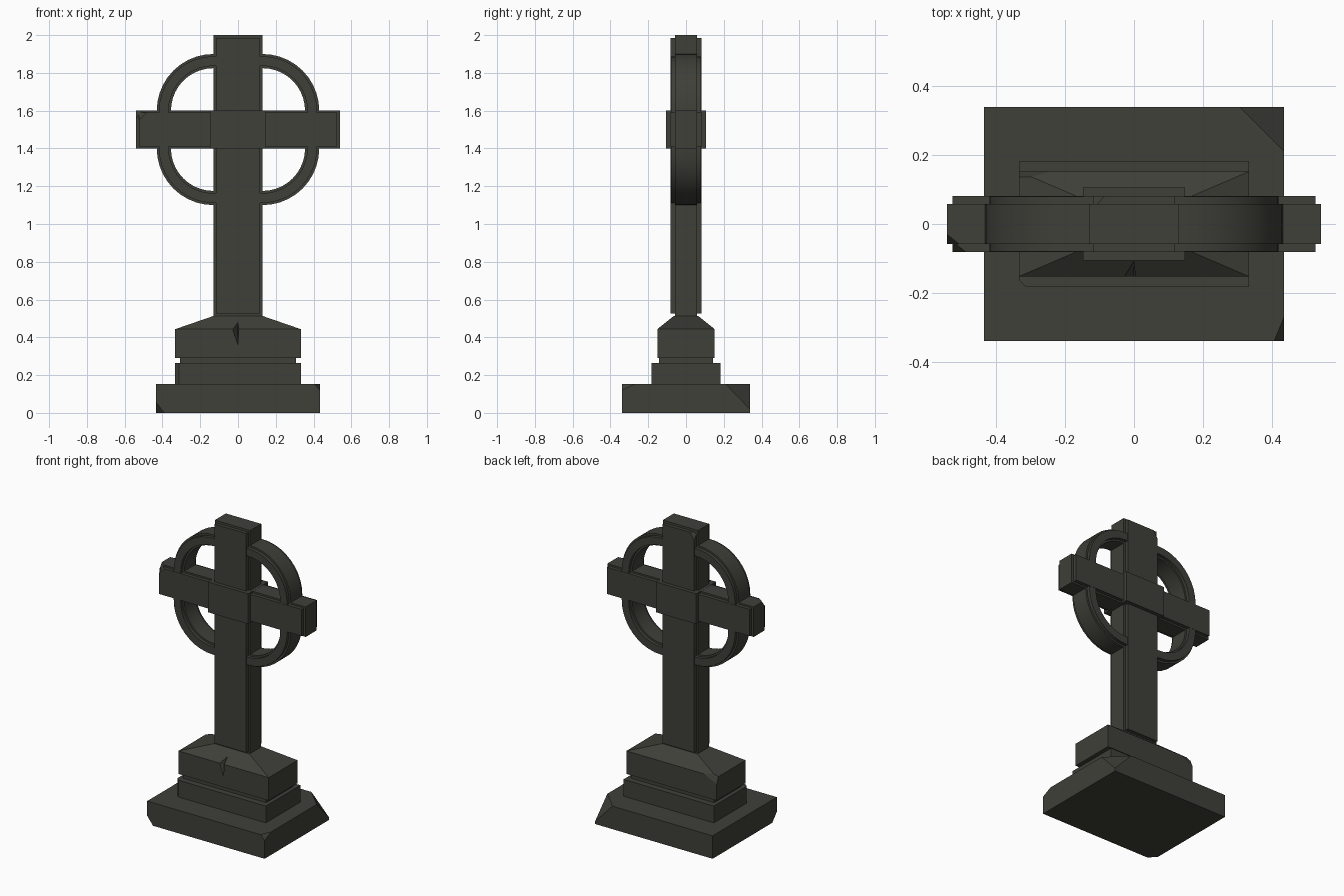
import bpy, bmesh, math
from mathutils import Vector

if "Cube" in bpy.data.objects:
    bpy.data.objects.remove(bpy.data.objects["Cube"])

stone = bpy.data.materials.new("dark weathered stone")
stone.diffuse_color = (0.05, 0.05, 0.041, 1)
stone.use_nodes = True
stone.node_tree.nodes["Principled BSDF"].inputs["Base Color"].default_value = stone.diffuse_color


def finish(bm, name, smooth=False):
    bmesh.ops.recalc_face_normals(bm, faces=bm.faces)
    me = bpy.data.meshes.new(name)
    bm.to_mesh(me)
    bm.free()
    me.materials.append(stone)
    ob = bpy.data.objects.new(name, me)
    bpy.context.collection.objects.link(ob)
    if smooth:
        bpy.ops.object.select_all(action='DESELECT')
        ob.select_set(True)
        bpy.context.view_layer.objects.active = ob
        bpy.ops.object.shade_smooth_by_angle(angle=math.radians(30))
    return ob


def chip(bm, a, b, c):
    """Slice a broken corner off along the plane through three points."""
    a, b, c = Vector(a), Vector(b), Vector(c)
    n = (b - a).cross(c - a).normalized()
    mid = sum((v.co for v in bm.verts), Vector()) / len(bm.verts)
    if n.dot(mid - a) > 0:
        n = -n
    cut = bmesh.ops.bisect_plane(bm, geom=bm.verts[:] + bm.edges[:] + bm.faces[:],
                                 plane_co=a, plane_no=n, clear_outer=True)
    edges = [g for g in cut["geom_cut"] if isinstance(g, bmesh.types.BMEdge)]
    bmesh.ops.edgenet_fill(bm, edges=edges)


def frustum(name, levels, chips=()):
    """Stack of centred rectangles (half x, half y, z), capped, with chipped corners."""
    bm = bmesh.new()
    rings = [[bm.verts.new((sx * x, sy * y, z))
              for sx, sy in ((-1, -1), (1, -1), (1, 1), (-1, 1))] for x, y, z in levels]
    for r, s in zip(rings, rings[1:]):
        for i in range(4):
            bm.faces.new((r[i], r[(i + 1) % 4], s[(i + 1) % 4], s[i]))
    bm.faces.new(rings[0][::-1])
    bm.faces.new(rings[-1])
    for c in chips:
        chip(bm, *c)
    return finish(bm, name)


def box(name, hx, hy, z0, z1, chips=()):
    return frustum(name, [(hx, hy, z0), (hx, hy, z1)], chips)


# stepped base, with its broken corners
box("base_slab", .433, .338, 0, .153, [
    ((.305, .338, .153), (.433, .21, .153), (.433, .338, .02)),
    ((.405, -.338, .153), (.433, -.27, .153), (.433, -.338, .12)),
    ((-.39, -.338, 0), (-.433, -.29, 0), (-.433, -.338, .055))])
box("lower_step", .333, .182, .15, .265,
    [((-.333, -.162, .2), (-.312, -.182, .2), (-.312, -.182, .1))])
box("recessed_neck", .307, .142, .26, .295)
plinth = frustum("sloped_plinth", [(.333, .152, .29), (.333, .152, .443), (.13, .065, .513)],
                 [((-.24, .152, .443), (-.333, .135, .443), (-.333, .152, .40))])

# crack in the front of the plinth
bm = bmesh.new()
for p in ((-.036, -.165, .44), (.006, -.165, .44), (0, -.105, .50),
          (0, -.165, .335), (-.002, -.115, .43), (-.01, -.17, .51)):
    bm.verts.new(p)
bmesh.ops.convex_hull(bm, input=bm.verts[:])
cutter = finish(bm, "crack_cutter")
cutter.hide_render = True
mod = plinth.modifiers.new("crack", 'BOOLEAN')
mod.operation = 'DIFFERENCE'
mod.solver = 'EXACT'
mod.object = cutter
bpy.context.view_layer.objects.active = plinth
bpy.ops.object.modifier_apply(modifier="crack")
bpy.data.objects.remove(cutter, do_unlink=True)

# upright and arms: a thin core plus a slightly smaller, deeper body
box("upright_core", .13, .058, .505, 2.0)
box("upright_body", .117, .081, .525, 1.985,
    [((-.117, .045, 1.985), (-.085, .081, 1.985), (-.117, .081, 1.94))])
box("arm_core", .54, .058, 1.4, 1.6,
    [((-.54, -.03, 1.6), (-.505, -.058, 1.6), (-.54, -.058, 1.56))])
box("arm_body", .525, .0815, 1.411, 1.589,
    [((-.525, -.05, 1.589), (-.485, -.0815, 1.589), (-.525, -.0815, 1.55))])
box("crossing_block", .148, .105, 1.399, 1.601)


def ring_quarter(name, r_in, r_out, hy, sx, sz, n=10):
    """Quarter ring between arm and upright, with short straight ends running into them."""
    cx, cz, bury = .13, .1, .02

    def arc(r):
        pts = [(cx + r * math.cos(t), cz + r * math.sin(t))
               for t in (math.pi / 2 * i / n for i in range(n + 1))]
        return [(cx + r, cz - bury)] + pts + [(cx - bury, cz + r)]

    bm = bmesh.new()
    rows = [[bm.verts.new((sx * x, y, 1.5 + sz * z)) for y in (-hy, hy) for x, z in (p, q)]
            for p, q in zip(arc(r_in), arc(r_out))]
    for a, b in zip(rows, rows[1:]):
        for i, j in ((0, 1), (1, 3), (3, 2), (2, 0)):
            bm.faces.new((a[i], a[j], b[j], b[i]))
    for e in (rows[0], rows[-1]):
        bm.faces.new((e[0], e[1], e[3], e[2]))
    finish(bm, name, smooth=True)


# four quarters of the ring, each with the same stepped section
for sx, side in ((-1, "left"), (1, "right")):
    for sz, level in ((-1, "lower"), (1, "upper")):
        ring_quarter(f"ring_core_{level}_{side}", .225, .30, .058, sx, sz)
        ring_quarter(f"ring_body_{level}_{side}", .237, .288, .080, sx, sz)
